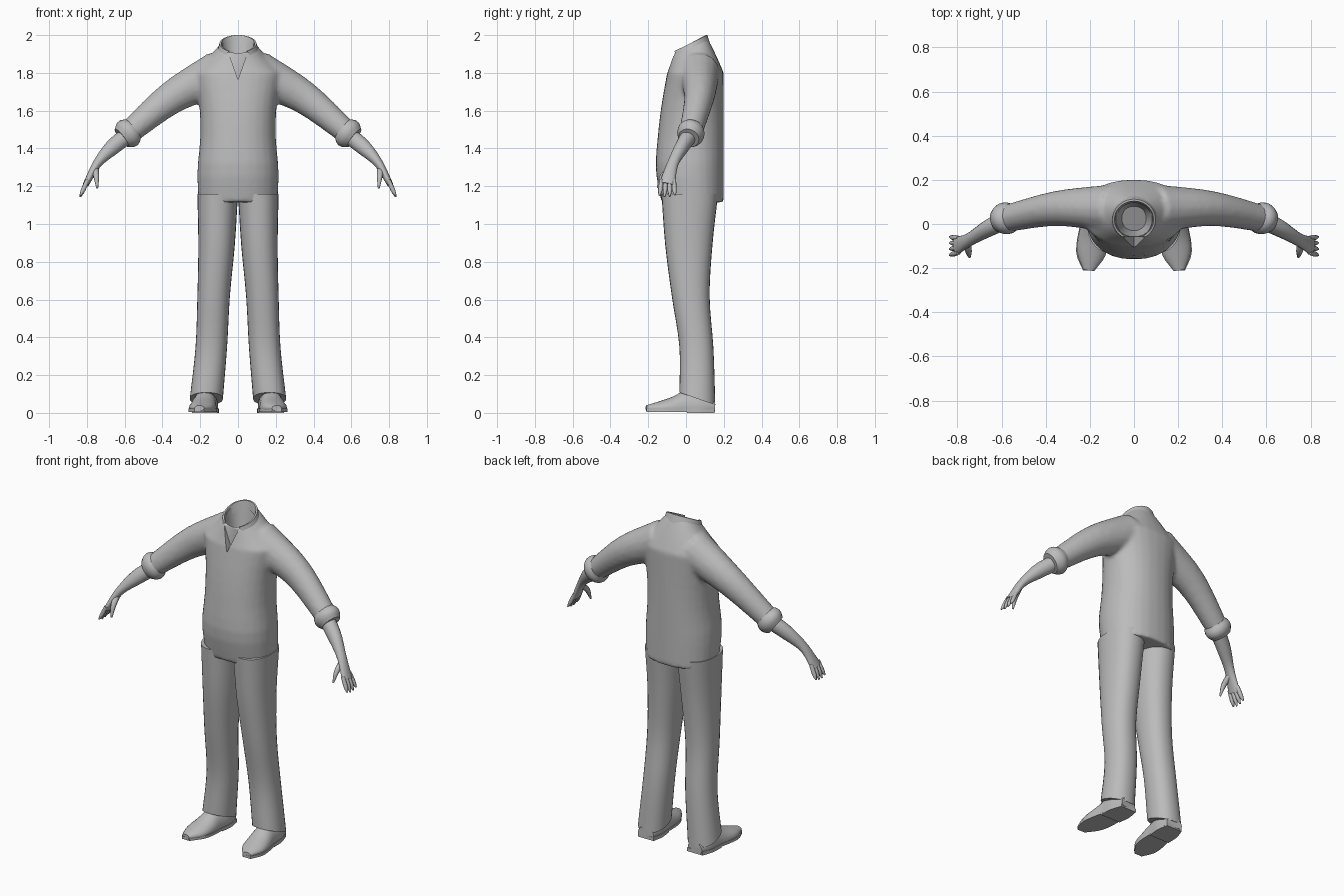
import bpy, bmesh
from math import sin, cos, pi, radians, copysign
from mathutils import Vector

default_cube = bpy.data.objects.get("Cube")
if default_cube:
    bpy.data.objects.remove(default_cube)

grey = bpy.data.materials.new("plain grey")
grey.use_nodes = True
grey.diffuse_color = (.5, .5, .5, 1)
shader = next(node for node in grey.node_tree.nodes if node.type == "BSDF_PRINCIPLED")
shader.inputs["Base Color"].default_value = grey.diffuse_color


def mix(start, end, t):
    return start + (end - start) * t


def steps(count):
    return [i / count for i in range(count + 1)]


def curve(values, t):
    """Smooth curve through evenly spaced values."""
    last = len(values) - 1
    k = min(int(t * last), last - 1)
    f = t * last - k

    def slope(i):
        low, high = max(i - 1, 0), min(i + 1, last)
        return (values[high] - values[low]) / (high - low)

    blend = mix(values[k], values[k + 1], f * f * (3 - 2 * f))
    return blend + slope(k) * (f * (1 - f) ** 2) - slope(k + 1) * (f * f * (1 - f))


def skin(bm, rings, caps=True, closed=True):
    """Join rows of points with quads."""
    rows = [[bm.verts.new(point) for point in ring] for ring in rings]
    count = len(rows[0])
    for lower, upper in zip(rows, rows[1:]):
        for i in range(count if closed else count - 1):
            j = (i + 1) % count
            bm.faces.new((lower[i], lower[j], upper[j], upper[i]))
    if caps:
        bm.faces.new(rows[0])
        bm.faces.new(rows[-1])


def level_ring(z, left, right, front, back, tilt=0, side=1, count=28, power=.9):
    """Level, slightly squared oval that fits the given limits."""
    ring = []
    for i in range(count):
        angle = 2 * pi * i / count
        across, along = [copysign(abs(v) ** power, v) for v in (cos(angle), sin(angle))]
        dy = (back - front) / 2 * along
        x = (left + right) / 2 + (left - right) / 2 * across
        ring.append((side * x, (front + back) / 2 + dy, z + tilt * dy))
    return ring


def tube(bm, path, widths, depths, side=1, hint=(0, 1, 0), cuts=10, count=16, floor=0):
    """Rings square to a smooth path; depth is measured along the hint."""
    path = [Vector(point) for point in path]
    points = [curve(path, t) for t in steps(cuts)]
    rings = []
    for k, t in enumerate(steps(cuts)):
        heading = (points[min(k + 1, cuts)] - points[max(k - 1, 0)]).normalized()
        across = Vector(hint).cross(heading).normalized() * curve(widths, t)
        along = heading.cross(across).normalized() * curve(depths, t)
        ring = []
        for i in range(count):
            angle = 2 * pi * i / count
            point = points[k] + across * cos(angle) + along * sin(angle)
            ring.append((side * point.x, point.y, max(point.z, floor)))
        rings.append(ring)
    skin(bm, rings)


def smooth(ob, angle=50):
    bpy.ops.object.select_all(action="DESELECT")
    ob.select_set(True)
    bpy.context.view_layer.objects.active = ob
    bpy.ops.object.shade_smooth_by_angle(angle=radians(angle))


def finish(name, bm):
    bmesh.ops.recalc_face_normals(bm, faces=bm.faces)
    mesh = bpy.data.meshes.new(name)
    bm.to_mesh(mesh)
    bm.free()
    mesh.materials.append(grey)
    ob = bpy.data.objects.new(name, mesh)
    bpy.context.collection.objects.link(ob)
    smooth(ob)
    return ob


def modify(ob, kind, **settings):
    modifier = ob.modifiers.new(kind.lower(), kind)
    for key, value in settings.items():
        setattr(modifier, key, value)
    bpy.context.view_layer.objects.active = ob
    bpy.ops.object.modifier_apply(modifier=modifier.name)


# Shirt: body, sloping shoulders and sleeves blended into one skin
bm = bmesh.new()
rings = []
for t in steps(10):
    half = curve((.21, .215, .2, .205, .235), t)
    front = curve((-.13, -.16, -.15, -.13, -.1), t)
    rings.append(level_ring(mix(1.115, 1.8, t), half, -half, front, .2))
for t in steps(5)[1:]:
    half = mix(.235, .09, t)
    rings.append(level_ring(mix(1.8, 1.945, t), half, -half,
                            mix(-.1, -.07, t), mix(.2, .11, t), tilt=t / 2))
skin(bm, rings)
for side in (1, -1):
    tube(bm, [(.1, .07, 1.8), (.35, .07, 1.67), (.6, .02, 1.465)],
         (.12, .088, .06), (.11, .08, .06), side)
shirt = finish("shirt", bm)
modify(shirt, "REMESH", mode="VOXEL", voxel_size=.012)
modify(shirt, "SMOOTH", factor=.5, iterations=5)

# Neck opening and the notch below it
bm = bmesh.new()
rings = []
for t in steps(4):
    r = mix(.055, .1, t)
    rings.append(level_ring(mix(1.78, 2.05, t), r, -r, .025 - r, .025 + r, tilt=.5))
skin(bm, rings)
neck_cutter = finish("neck_cutter", bm)
bm = bmesh.new()
skin(bm, [[(-.065, y, 1.95), (.065, y, 1.95), (0, y, 1.765)] for y in (-.2, -.06)])
notch_cutter = finish("notch_cutter", bm)
for cutter in (neck_cutter, notch_cutter):
    modify(shirt, "BOOLEAN", operation="DIFFERENCE", solver="EXACT", object=cutter)
    bpy.data.objects.remove(cutter)
smooth(shirt)

# Folded collar, open at the front, with drooping points
bm = bmesh.new()
rows = []
for scale, drop, droop, sweep in ((.84, .05, 0, 150), (.93, 0, 0, 150), (1.03, 0, 0, 150),
                                  (1.2, .045, .03, 130), (1.1, .045, .03, 130)):
    row = []
    for t in steps(30):
        turn = 2 * t - 1
        angle = radians(sweep * turn)
        dy = .09 * cos(angle)
        row.append((.095 * scale * sin(angle), .02 + scale * dy,
                    1.955 + dy / 2 - drop - droop * turn ** 4))
    rows.append(row)
skin(bm, rows, caps=False, closed=False)
finish("collar", bm)

for side, label in ((1, "left"), (-1, "right")):
    # Rolled cuff
    bm = bmesh.new()
    tube(bm, [(.55, .035, 1.505), (.615, .015, 1.455)],
         (.06, .078, .078, .06), (.06, .072, .07, .055), side, count=20)
    finish(label + "_cuff", bm)

    # Forearm running into the palm
    bm = bmesh.new()
    tube(bm, [(.57, .025, 1.48), (.66, -.02, 1.41), (.745, -.07, 1.32), (.805, -.1, 1.21)],
         (.044, .042, .024, .016), (.045, .038, .03, .042), side)
    finish(label + "_forearm", bm)

    # Fingers in a fan, and the thumb
    bm = bmesh.new()
    for i in range(4):
        y = -.13 + .022 * i
        spread = .006 * (i - 2)
        tip = 1.14 + .008 * abs(i - 1.4)
        tube(bm, [(.795, y, 1.235), (.82, y + spread / 2, 1.18), (.835, y + spread, tip)],
             (.011, .012, .004), (.011, .012, .004), side, cuts=6, count=8)
    tube(bm, [(.755, -.085, 1.29), (.75, -.125, 1.25), (.745, -.15, 1.19)],
         (.018, .015, .005), (.018, .015, .005), side, cuts=6, count=8)
    finish(label + "_fingers", bm)

    # Trouser leg, with the hem lifted over the shoe
    bm = bmesh.new()
    rings = []
    for t in steps(16):
        rings.append(level_ring(
            mix(.075, 1.16, t),
            curve((.255, .225, .215, .21, .215), t), curve((.08, .058, .043, .017, 0), t),
            curve((-.035, -.035, -.075, -.11, -.13), t),
            curve((.155, .145, .125, .14, .17), t), tilt=-.35 * (1 - t) ** 8, side=side))
    skin(bm, rings)
    finish(label + "_trouser_leg", bm)

    # Shoe upper, heel to toe
    widths = (.05, .066, .064, .07, .064, .025)
    path = [(.165, .15, .03), (.18, -.03, .028), (.205, -.21, .025)]
    bm = bmesh.new()
    tube(bm, path, widths, (.04, .09, .095, .06, .036, .015), side,
         hint=(0, 0, 1), cuts=14, count=20, floor=.008)
    finish(label + "_shoe", bm)

    # Thin sole under the whole shoe and a heel under its back
    bm = bmesh.new()
    for reach, bottom in ((1, .006), (.4, 0)):
        rim = []
        for edge in (1, -1):
            for t in steps(12)[::edge]:
                centre = curve([Vector(point) for point in path], t * reach)
                x = centre.x + edge * curve(widths, t * reach) * 1.04
                rim.append((side * x, centre.y))
        skin(bm, [[(x, y, z) for x, y in rim] for z in (bottom, .022)])
    finish(label + "_sole", bm)
